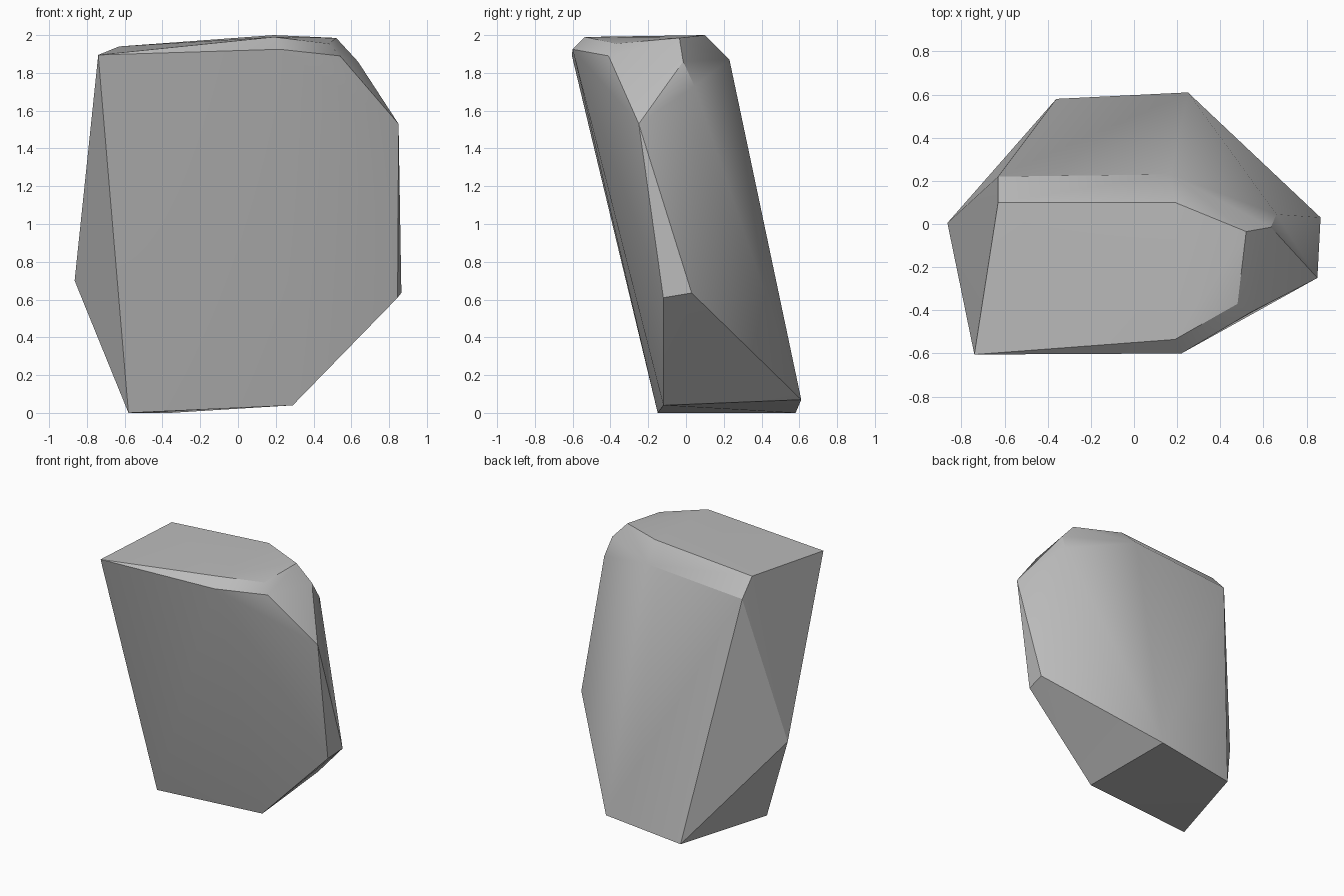
import bpy
import bmesh
import math

old = bpy.data.objects.get("Cube")
if old:
    bpy.data.objects.remove(old, do_unlink=True)


def flat_material(name, color):
    mat = bpy.data.materials.new(name)
    mat.use_nodes = True
    mat.diffuse_color = color
    mat.node_tree.nodes["Principled BSDF"].inputs["Base Color"].default_value = color
    return mat


def hull_object(name, corners, mat):
    """Wrap a convex skin around the corner points."""
    bm = bmesh.new()
    for corner in corners:
        bm.verts.new(corner)
    hull = bmesh.ops.convex_hull(bm, input=bm.verts[:])
    # Drop any corner that ended up inside the skin
    loose = [v for v in bm.verts if not v.link_faces]
    bmesh.ops.delete(bm, geom=loose, context="VERTS")
    bmesh.ops.recalc_face_normals(bm, faces=bm.faces[:])
    mesh = bpy.data.meshes.new(name)
    bm.to_mesh(mesh)
    bm.free()
    mesh.materials.append(mat)
    obj = bpy.data.objects.new(name, mesh)
    bpy.context.collection.objects.link(obj)
    return obj


# Foot of the leaning boulder: a four-sided base
base = [(-.58, -.15, 0), (.29, -.12, .04), (.25, .61, .07), (-.36, .58, 0)]

# Widest corners on both sides
girdle = [(-.865, .005, .7), (.845, -.12, .61), (.865, .03, .635), (.85, -.25, 1.53)]

# Upper rim, front edge then the back bevel
front_rim = [(-.74, -.605, 1.895), (.22, -.6, 1.925), (.54, -.41, 1.89)]
back_rim = [(-.63, .22, 1.81), (.17, .23, 1.87), (.66, .045, 1.73), (.635, -.015, 1.86)]

# Nearly flat crown
crown = [(.19, -.535, 1.99), (.48, -.37, 1.955), (.52, -.035, 1.985),
         (.19, .1, 2), (-.63, .1, 1.94)]

stone = flat_material("stone grey", (.5, .5, .5, 1))
boulder = hull_object("boulder", base + girdle + front_rim + back_rim + crown, stone)

# Soft shading across shallow facets, crisp main edges
bpy.ops.object.select_all(action="DESELECT")
boulder.select_set(True)
bpy.context.view_layer.objects.active = boulder
bpy.ops.object.shade_smooth_by_angle(angle=math.radians(30))
